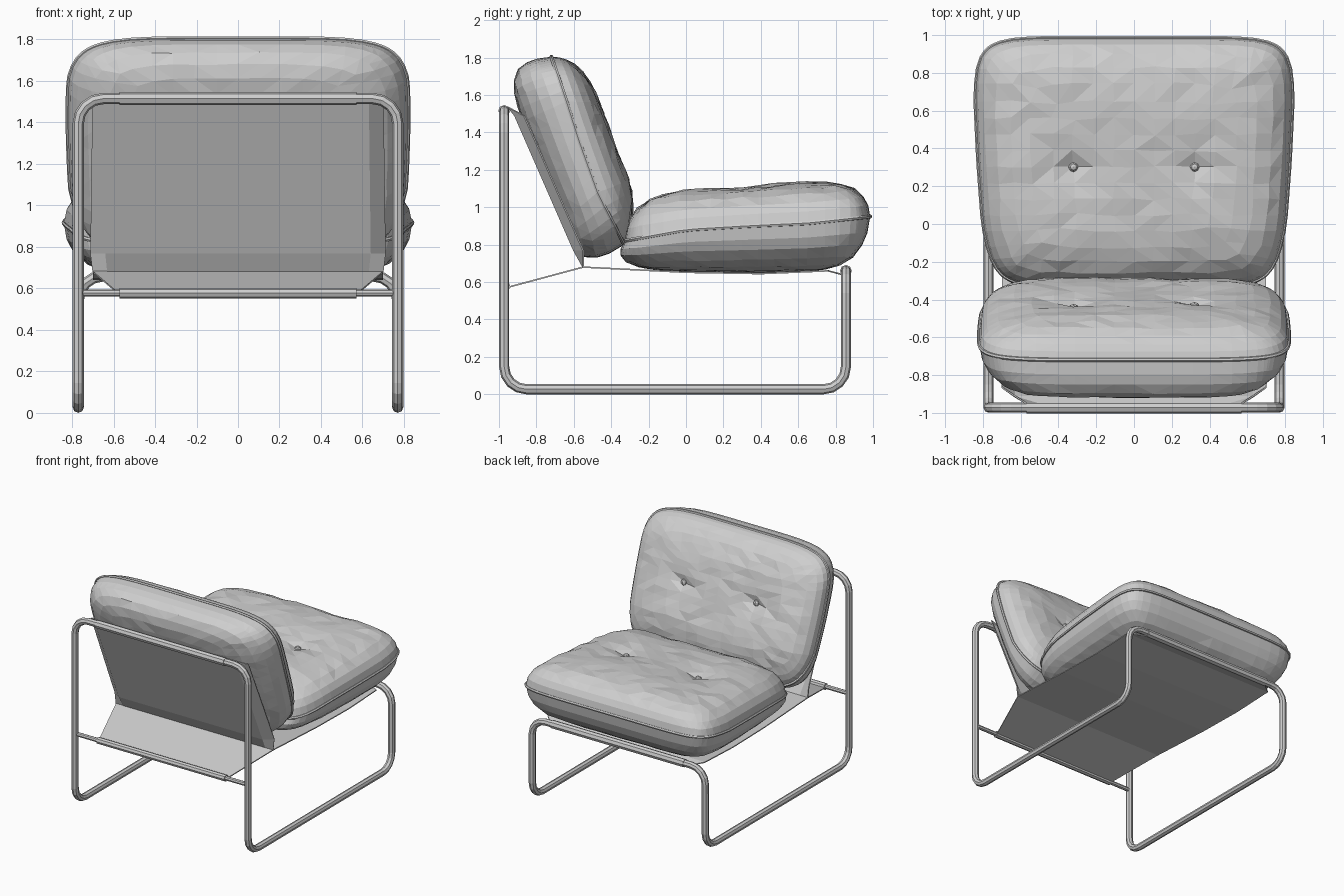
import bpy, bmesh, math, random
from mathutils import Vector

if "Cube" in bpy.data.objects:
    bpy.data.objects.remove(bpy.data.objects["Cube"])

random.seed(4)


def material(name, v):
    m = bpy.data.materials.new(name)
    m.diffuse_color = (v, v, v, 1)
    m.use_nodes = True
    m.node_tree.nodes["Principled BSDF"].inputs["Base Color"].default_value = m.diffuse_color
    return m


GREY = material("plain grey", 0.62)


def add_object(name, data):
    ob = bpy.data.objects.new(name, data)
    bpy.context.collection.objects.link(ob)
    data.materials.append(GREY)
    return ob


def tube(name, pts, radius, cyclic=False, res=2):
    cu = bpy.data.curves.new(name, 'CURVE')
    cu.dimensions = '3D'
    cu.bevel_depth = radius
    cu.bevel_resolution = res
    cu.use_fill_caps = True
    sp = cu.splines.new('POLY')
    sp.points.add(len(pts) - 1)
    for p, co in zip(sp.points, pts):
        p.co = (*co, 1)
    sp.use_cyclic_u = cyclic
    sp.use_smooth = False
    return add_object(name, cu)


def fillet(corners, radius, steps=4):
    """Round every corner of a closed path."""
    out = []
    n = len(corners)
    for i in range(n):
        p = Vector(corners[i])
        d0 = (Vector(corners[i - 1]) - p).normalized()
        d1 = (Vector(corners[(i + 1) % n]) - p).normalized()
        for k in range(steps + 1):
            a = k / steps * math.pi / 2
            out.append(p + d0 * radius * (1 - math.sin(a)) + d1 * radius * (1 - math.cos(a)))
    return out


# Tubular frame: one continuous bent tube
X, YB, YF = 0.77, -0.972, 0.855
frame_path = [(-X, YB, 1.515), (X, YB, 1.515), (X, YB, 0.027), (X, YF, 0.027),
              (X, YF, 0.66), (-X, YF, 0.66), (-X, YF, 0.027), (-X, YB, 0.027)]
tube("tube_frame", fillet(frame_path, 0.12), 0.027, cyclic=True)
tube("rear_crossbar", [(-X, -0.965, 0.577), (X, -0.965, 0.577)], 0.017)

# Fabric sleeves round the three crossbars
for name, y, z, r, w in (("top_sleeve", YB, 1.515, 0.032, 0.57),
                         ("rear_sleeve", -0.965, 0.577, 0.026, 0.57),
                         ("front_sleeve", YF, 0.66, 0.032, 0.59)):
    tube(name, [(-w, y, z), (w, y, z)], r)


# Fabric sling: thin panels given as (y, z, half width, forward curl of the edges)
def panel(name, stations):
    bm = bmesh.new()
    rows = [[bm.verts.new((s * w, y + (curl if abs(s) == 1 else 0), z)) for s in (-1, -0.9, 0.9, 1)]
            for y, z, w, curl in stations]
    for a, b in zip(rows, rows[1:]):
        for k in range(3):
            bm.faces.new((a[k], a[k + 1], b[k + 1], b[k]))
    me = bpy.data.meshes.new(name)
    bm.to_mesh(me)
    bm.free()
    ob = add_object(name, me)
    so = ob.modifiers.new("thickness", 'SOLIDIFY')
    so.thickness = 0.008
    so.offset = 0


panel("back_sling", [(-0.95, 1.535, 0.57, 0), (-0.915, 1.49, 0.70, 0.05),
                     (-0.60, 0.77, 0.71, 0.05), (-0.55, 0.68, 0.70, 0)])
panel("seat_sling", [(-0.55, 0.68, 0.70, 0), (0.0, 0.652, 0.70, 0), (0.4, 0.645, 0.70, 0),
                     (0.76, 0.66, 0.70, 0), (0.855, 0.635, 0.59, 0)])
panel("lower_back_sling", [(-0.55, 0.68, 0.70, 0), (-0.96, 0.57, 0.57, 0)])


# Cushions: stations run lengthwise, each (half width, seam yz, face yz, underside yz)
def sample(stations, v):
    t = (v + 1) / 2 * (len(stations) - 1)
    i = min(int(t), len(stations) - 2)
    f = t - i
    return [a + (b - a) * f for a, b in zip(stations[i], stations[i + 1])]


HALF = [0.13, 0.26, 0.39, 0.52, 0.66, 0.78, 0.88, 0.95, 0.985, 1]
GRID = [-h for h in reversed(HALF)] + [0] + HALF


def cushion(name, stations, power, button_v):
    buttons = [(s * 0.39, button_v) for s in (-1, 1)]

    def point(u, v, side):
        v += button_v * (1 - v * v)  # bring the middle grid row onto the buttons
        m = max(abs(u), abs(v))
        k = m / (abs(u) ** power + abs(v) ** power) ** (1 / power) if m else 1
        u, v = u * k, v * k
        w, sy, sz, fy, fz, by, bz = sample(stations, v)
        f = math.sqrt(max(0, 1 - m ** 6))
        ty, tz = (fy, fz) if side > 0 else (by, bz)
        if side > 0:  # pulled-in dimples round the buttons, soft crown elsewhere
            for a, b in buttons:
                d2 = (u - a) ** 2 + (v - b) ** 2
                f -= 0.20 * math.exp(-d2 / 0.012) + 0.07 * math.exp(-d2 / 0.08)
            f += 0.03 * math.sin(5 * u + 3 * v) * (1 - m ** 4)
        return Vector((u * w, sy + (ty - sy) * f, sz + (tz - sz) * f))

    bm = bmesh.new()
    verts = {}
    last = len(GRID) - 1
    for side in (1, -1):
        for i, u in enumerate(GRID):
            for j, v in enumerate(GRID):
                edge = max(abs(u), abs(v)) == 1
                key = (i, j, 0 if edge else side)
                if key in verts:
                    continue
                co = point(u, v, side)
                if max(abs(u), abs(v)) < 0.9:
                    amp = 0.006 if side > 0 else 0.003
                    co += Vector([random.uniform(-amp, amp) for _ in range(3)])
                verts[key] = bm.verts.new(co)
        get = lambda i, j: verts.get((i, j, side)) or verts[(i, j, 0)]
        for i in range(last):
            for j in range(last):
                bm.faces.new((get(i, j), get(i + 1, j), get(i + 1, j + 1), get(i, j + 1)))
    bmesh.ops.recalc_face_normals(bm, faces=bm.faces)
    bmesh.ops.triangulate(bm, faces=bm.faces)
    me = bpy.data.meshes.new(name)
    bm.to_mesh(me)
    bm.free()
    add_object(name, me)

    # Piped seam round the outline
    rim = ([(u, -1) for u in GRID] + [(1, v) for v in GRID[1:]]
           + [(u, 1) for u in GRID[-2::-1]] + [(-1, v) for v in GRID[-2:0:-1]])
    tube(name + "_piping", [point(u, v, 1) for u, v in rim], 0.011, cyclic=True, res=1)

    # Buttons
    for label, u in (("left", -0.39), ("right", 0.39)):
        bm = bmesh.new()
        bmesh.ops.create_uvsphere(bm, u_segments=8, v_segments=5, radius=0.028)
        bmesh.ops.translate(bm, verts=bm.verts, vec=point(u, 0, 1))
        me = bpy.data.meshes.new(name + "_button_" + label)
        bm.to_mesh(me)
        bm.free()
        add_object(name + "_button_" + label, me)


cushion("seat_cushion", [
    (0.74, -0.33, 0.82, -0.33, 1.05, -0.44, 0.655),
    (0.80, 0.00, 0.88, 0.00, 1.09, 0.00, 0.655),
    (0.825, 0.335, 0.90, 0.335, 1.115, 0.335, 0.65),
    (0.84, 0.66, 0.915, 0.66, 1.13, 0.66, 0.655),
    (0.835, 0.985, 0.95, 0.985, 1.15, 0.97, 0.67)], 8, -0.05)

cushion("back_cushion", [
    (0.77, -0.33, 0.80, -0.25, 0.93, -0.585, 0.61),
    (0.81, -0.47, 1.07, -0.30, 1.13, -0.645, 0.92),
    (0.82, -0.57, 1.35, -0.385, 1.36, -0.765, 1.20),
    (0.82, -0.65, 1.60, -0.475, 1.59, -0.89, 1.50),
    (0.80, -0.72, 1.805, -0.565, 1.81, -1.0, 1.79)], 5.5, 0.05)
